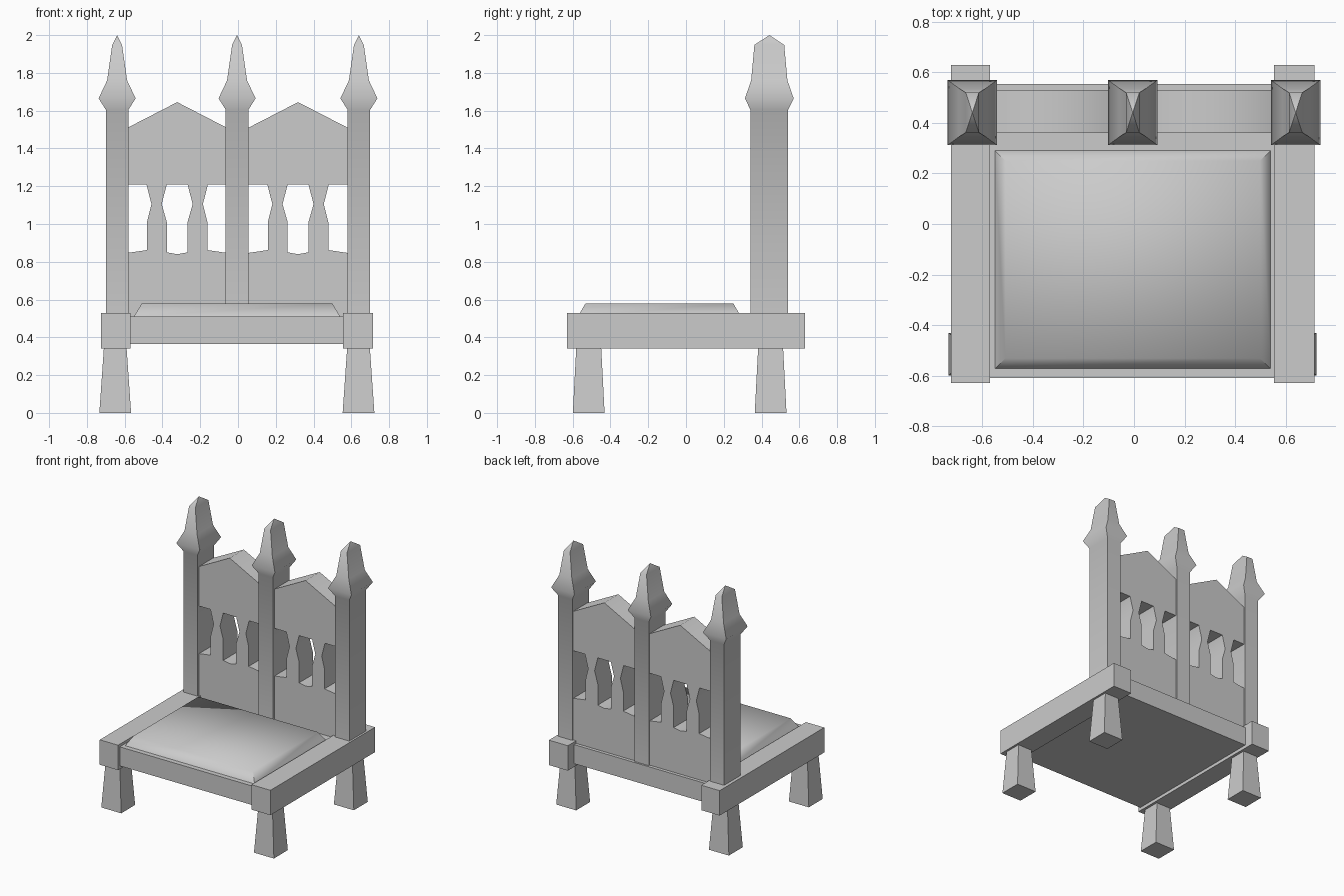
import bpy
import bmesh
from math import radians

cube = bpy.data.objects.get("Cube")
if cube:
    bpy.data.objects.remove(cube, do_unlink=True)

# One plain stone-like grey for the whole bench
GREY = (0.6, 0.6, 0.6, 1.0)
grey = bpy.data.materials.new("plain grey")
grey.use_nodes = True
grey.diffuse_color = GREY
grey.node_tree.nodes["Principled BSDF"].inputs["Base Color"].default_value = GREY


def shade(obj):
    bpy.ops.object.select_all(action="DESELECT")
    obj.select_set(True)
    bpy.context.view_layer.objects.active = obj
    bpy.ops.object.shade_smooth_by_angle(angle=radians(62))


def loft(name, x, y, levels):
    """Stack rectangles given as (z, half width, half depth); zero width makes a tip."""
    bm = bmesh.new()
    rings = []
    for z, hx, hy in levels:
        if hx == 0:
            rings.append([bm.verts.new((x, y, z))] * 4)
        else:
            rings.append([bm.verts.new((x + sx * hx, y + sy * hy, z))
                          for sx, sy in ((-1, -1), (1, -1), (1, 1), (-1, 1))])
    bm.faces.new(rings[0][::-1])
    for low, high in zip(rings, rings[1:]):
        for i in range(4):
            j = (i + 1) % 4
            corners = [low[i], low[j], high[j], high[i]]
            bm.faces.new(list(dict.fromkeys(corners)))
    if levels[-1][1]:
        bm.faces.new(rings[-1])
    mesh = bpy.data.meshes.new(name)
    bm.to_mesh(mesh)
    bm.free()
    mesh.materials.append(grey)
    obj = bpy.data.objects.new(name, mesh)
    bpy.context.collection.objects.link(obj)
    shade(obj)
    return obj


def box(name, x0, x1, y0, y1, z0, z1):
    hx, hy = (x1 - x0) / 2, (y1 - y0) / 2
    return loft(name, (x0 + x1) / 2, (y0 + y1) / 2, [(z0, hx, hy), (z1, hx, hy)])


def mirrored(half):
    """Complete a right-hand outline with its left-hand reflection."""
    return half + [(-x, z) for x, z in reversed(half) if x]


def cut_panel(name, x, y, depth, outlines):
    """Extrude flat outlines; inner outlines become openings."""
    curve = bpy.data.curves.new(name, "CURVE")
    curve.dimensions = "2D"
    curve.fill_mode = "BOTH"
    curve.extrude = depth / 2
    for points in outlines:
        spline = curve.splines.new("POLY")
        spline.points.add(len(points) - 1)
        for point, (px, pz) in zip(spline.points, points):
            point.co = (px, pz, 0, 1)
        spline.use_cyclic_u = True
    curve.materials.append(grey)
    obj = bpy.data.objects.new(name, curve)
    bpy.context.collection.objects.link(obj)
    obj.location = (x, y, 0)
    obj.rotation_euler.x = radians(90)
    bpy.ops.object.select_all(action="DESELECT")
    obj.select_set(True)
    bpy.context.view_layer.objects.active = obj
    bpy.ops.object.convert(target="MESH")
    obj = bpy.context.object
    bm = bmesh.new()
    bm.from_mesh(obj.data)
    bmesh.ops.remove_doubles(bm, verts=bm.verts, dist=0.0005)
    bmesh.ops.recalc_face_normals(bm, faces=bm.faces)
    bm.to_mesh(obj.data)
    bm.free()
    shade(obj)


# Seat frame
box("seat_slab", -0.575, 0.56, -0.61, 0.555, 0.365, 0.51)
box("right_rail", -0.725, -0.57, -0.63, 0.63, 0.34, 0.53)
box("left_rail", 0.555, 0.715, -0.63, 0.63, 0.34, 0.53)

# Raised seat pad with sloping sides
loft("seat_pad", -0.005, -0.141, [(0.51, 0.546, 0.432), (0.58, 0.504, 0.391)])

# Flared legs
for side, x in (("right", -0.65), ("left", 0.638)):
    for end, y in (("front", -0.515), ("back", 0.448)):
        loft(f"{end}_{side}_leg", x, y, [(0, 0.084, 0.084), (0.345, 0.06, 0.066)])

# Posts with pointed finials
POST = [(0.51, 0.06, 0.1), (1.605, 0.06, 0.1), (1.665, 0.098, 0.129),
        (1.76, 0.053, 0.096), (1.948, 0.026, 0.079), (2.0, 0, 0)]
for name, x in (("right", -0.64), ("middle", -0.005), ("left", 0.64)):
    loft(f"{name}_post", x, 0.441, POST)

# Gabled back panels with baluster-shaped openings
OUTLINE = mirrored([(0.262, 0.51), (0.262, 0.847), (0.16, 0.862), (0.16, 1.01),
                    (0.136, 1.105), (0.163, 1.21), (0.262, 1.21),
                    (0.262, 1.51), (0, 1.645)])
OPENING = mirrored([(0.055, 1.21), (0.082, 1.105), (0.055, 1.01),
                    (0.055, 0.85), (0, 0.84)])
for name, x in (("right", -0.322), ("left", 0.318)):
    cut_panel(f"{name}_back_panel", x, 0.445, 0.17, [OUTLINE, OPENING])
